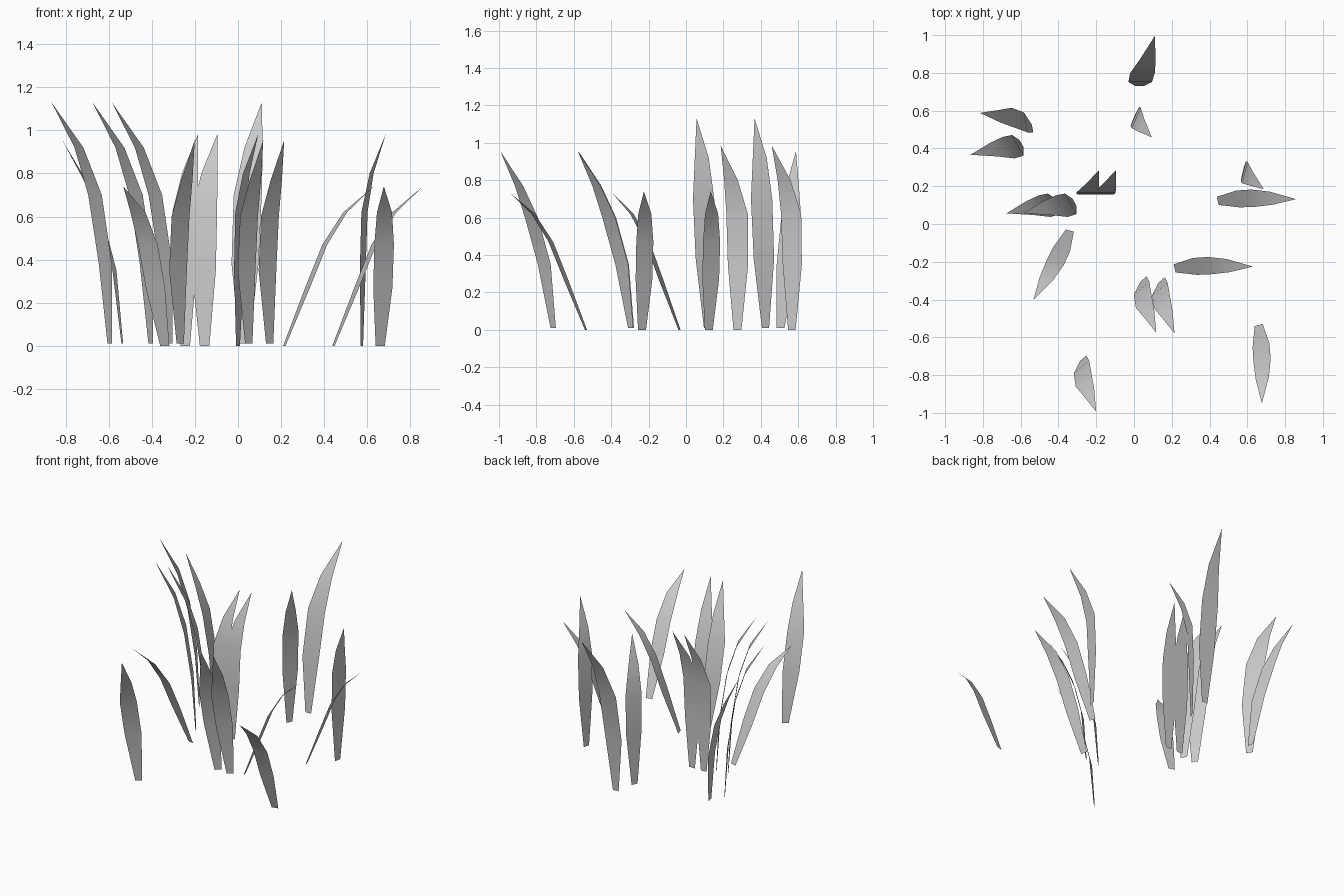
import bpy, math

if "Cube" in bpy.data.objects:
    bpy.data.objects.remove(bpy.data.objects["Cube"])

# Blade profiles: rows of (left x, right x, bend y, height z); the last row is the tip
TALL = [(-.022, .022, 0, .01), (-.06, .065, .022, .38), (-.05, .08, .07, .70),
        (0, .085, .14, .92), (.08, .08, .265, 1.13)]
UPRIGHT = [(-.022, .022, 0, 0), (-.06, .052, .003, .35), (-.06, .058, .012, .62),
           (-.015, .06, .052, .80), (.06, .06, .13, .985)]
CURVED = [(-.022, .022, 0, .01), (-.015, .092, .03, .35), (.02, .128, .09, .60),
          (.06, .128, .16, .77), (.13, .13, .26, .955)]
DROOPING = [(-.022, .022, 0, 0), (-.03, .062, .107, .27), (-.016, .078, .186, .47),
            (.018, .09, .278, .62), (.091, .091, .405, .74)]

# Placement of each blade: base x, base y, turn in degrees
CLUMP = [
    ("tall_blade", TALL, [(.03, .73, 0), (-.595, .425, 119),
                          (-.405, .115, 119), (-.315, .115, 119)]),
    ("upright_blade", UPRIGHT, [(-.155, .155, 0), (-.245, .155, 0),
                                (.575, .275, -104), (0, .566, -114)]),
    ("curved_blade", CURVED, [(-.268, -.71, -140), (.05, -.292, -140),
                              (.147, -.296, -140), (-.537, .505, 100)]),
    ("drooping_blade", DROOPING, [(.443, .122, -76), (.215, -.235, -76),
                                  (.66, -.535, 195), (-.34, -.035, 165)]),
]


def blade_mesh(name, rows):
    """A flat tapering strip that ends in a point."""
    verts = []
    for left, right, y, z in rows[:-1]:
        verts += [(left, y, z), (right, y, z)]
    tip = rows[-1]
    verts.append((tip[0], tip[2], tip[3]))
    n = len(rows) - 2
    faces = [(2 * i, 2 * i + 1, 2 * i + 3, 2 * i + 2) for i in range(n)]
    faces.append((2 * n, 2 * n + 1, 2 * n + 2))
    mesh = bpy.data.meshes.new(name)
    mesh.from_pydata(verts, [], faces)
    mesh.polygons.foreach_set("use_smooth", [True] * len(faces))
    mesh.update()
    return mesh


# Grass clump: four blade shapes, four copies of each
for name, rows, places in CLUMP:
    mesh = blade_mesh(name, rows)
    for i, (x, y, turn) in enumerate(places, 1):
        blade = bpy.data.objects.new(f"{name}_{i}", mesh)
        blade.location = (x, y, 0)
        blade.rotation_euler.z = math.radians(turn)
        bpy.context.collection.objects.link(blade)
